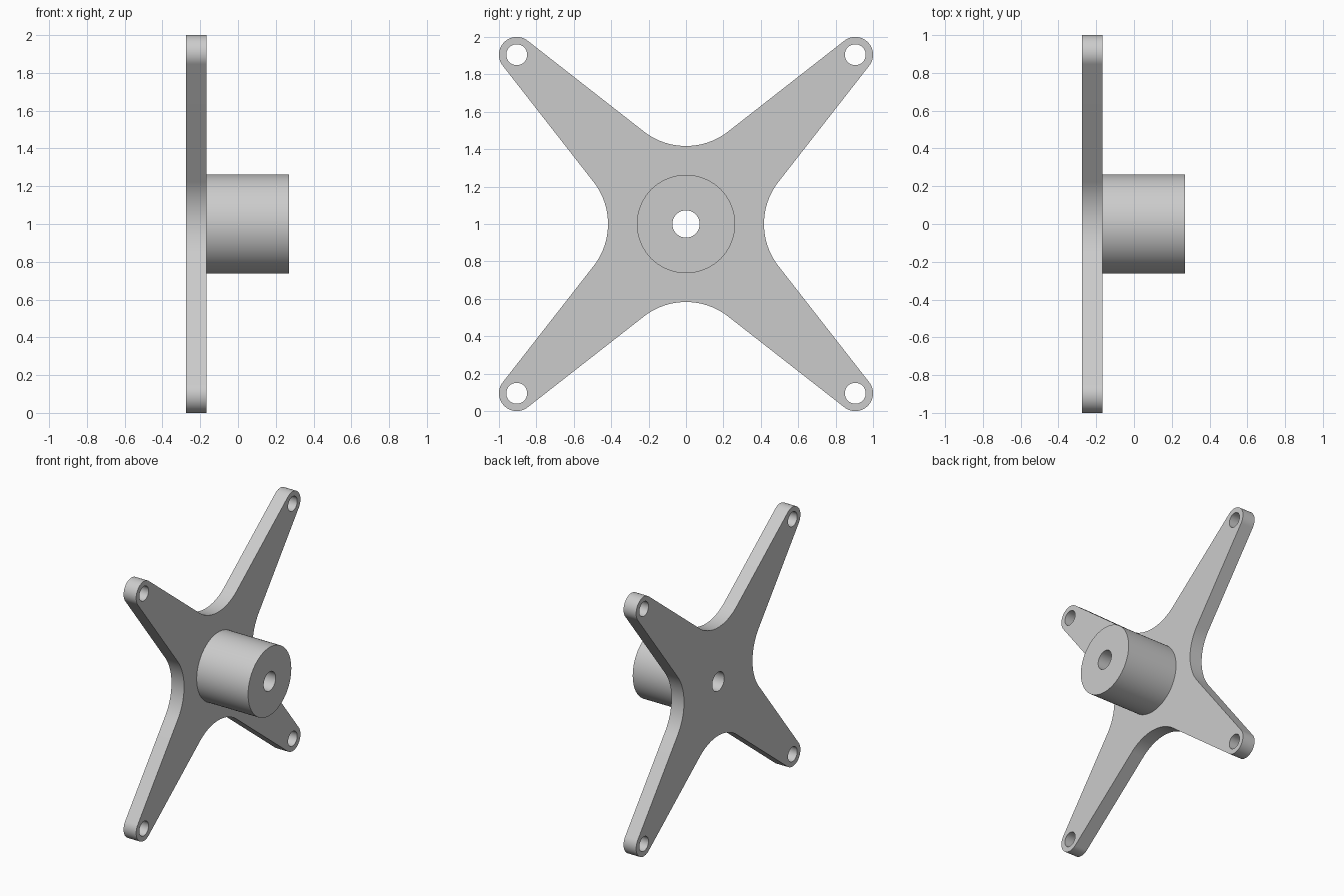
import bpy, bmesh
from math import sin, cos, pi, radians
from mathutils import Matrix

if "Cube" in bpy.data.objects:
    bpy.data.objects.remove(bpy.data.objects["Cube"], do_unlink=True)

grey = bpy.data.materials.new("light grey metal")
grey.use_nodes = True
grey.diffuse_color = (0.6, 0.6, 0.6, 1)
grey.node_tree.nodes["Principled BSDF"].inputs["Base Color"].default_value = (0.6, 0.6, 0.6, 1)

TIP, TIP_R, TIP_HOLE = 0.905, 0.095, 0.056   # mounting ears
WAIST, SLOPE = 0.417, radians(38)            # web between the arms
HUB_R, BORE_R = 0.263, 0.073
BACK, FACE, HUB_END = -0.275, -0.168, 0.27
MID_Z = 1.0


def arc(cx, cy, r, a0, a1, n):
    return [(cx + r * cos(a0 + (a1 - a0) * i / n),
             cy + r * sin(a0 + (a1 - a0) * i / n)) for i in range(n + 1)]


def circle(cx, cy, r, n):
    return arc(cx, cy, r, 0, 2 * pi, n)[:-1]


def extruded(name, loops, x0, x1):
    """Fill the outline minus its holes and extrude along x."""
    curve = bpy.data.curves.new(name + "_profile", 'CURVE')
    curve.dimensions, curve.fill_mode = '2D', 'BOTH'
    curve.extrude = (x1 - x0) / 2
    for loop in loops:
        spline = curve.splines.new('POLY')
        spline.points.add(len(loop) - 1)
        for p, (u, v) in zip(spline.points, loop):
            p.co = (u, v, 0, 1)
        spline.use_cyclic_u = True
    helper = bpy.data.objects.new(name + "_helper", curve)
    bpy.context.collection.objects.link(helper)
    bpy.context.view_layer.update()
    deps = bpy.context.evaluated_depsgraph_get()
    mesh = bpy.data.meshes.new_from_object(helper.evaluated_get(deps))
    bpy.data.objects.remove(helper, do_unlink=True)
    bpy.data.curves.remove(curve)

    # Profile u, v become y, z; the extrusion runs along x
    bm = bmesh.new()
    bm.from_mesh(mesh)
    bmesh.ops.remove_doubles(bm, verts=bm.verts, dist=1e-5)
    turn = Matrix(((0, 0, 1, 0), (1, 0, 0, 0), (0, 1, 0, 0), (0, 0, 0, 1)))
    bm.transform(Matrix.Translation(((x0 + x1) / 2, 0, MID_Z)) @ turn)
    bmesh.ops.recalc_face_normals(bm, faces=bm.faces)
    bm.to_mesh(mesh)
    bm.free()
    mesh.name = name
    mesh.materials.clear()
    mesh.materials.append(grey)
    obj = bpy.data.objects.new(name, mesh)
    bpy.context.collection.objects.link(obj)
    bpy.ops.object.select_all(action='DESELECT')
    obj.select_set(True)
    bpy.context.view_layer.objects.active = obj
    bpy.ops.object.shade_smooth_by_angle(angle=radians(30))
    return obj


# Four-armed plate: one ear and one web fillet, repeated by quarter turns
s, c = sin(SLOPE), cos(SLOPE)
offset = (c - s) * TIP + TIP_R               # arm edge's distance from centre
fillet = (c * WAIST - offset) / (1 - c)      # radius tangent to both arm edges
ear = arc(TIP, TIP, TIP_R, SLOPE - pi / 2 + (pi / 2 - 2 * SLOPE), SLOPE + pi / 2, 28)
web = arc(0, WAIST + fillet, fillet, SLOPE - pi / 2, -SLOPE - pi / 2, 24)
outline, holes = [], []
for k in range(4):
    ca, sa = round(cos(k * pi / 2)), round(sin(k * pi / 2))
    spin = [(u * ca - v * sa, u * sa + v * ca) for u, v in ear + web]
    outline += spin
    holes.append(circle(TIP * (ca - sa), TIP * (sa + ca), TIP_HOLE, 32))
extruded("arm_plate", [outline, circle(0, 0, BORE_R, 48)] + holes, BACK, FACE)

# Bored cylindrical hub standing on the plate
extruded("hub", [circle(0, 0, HUB_R, 72), circle(0, 0, BORE_R, 48)], FACE, HUB_END)
